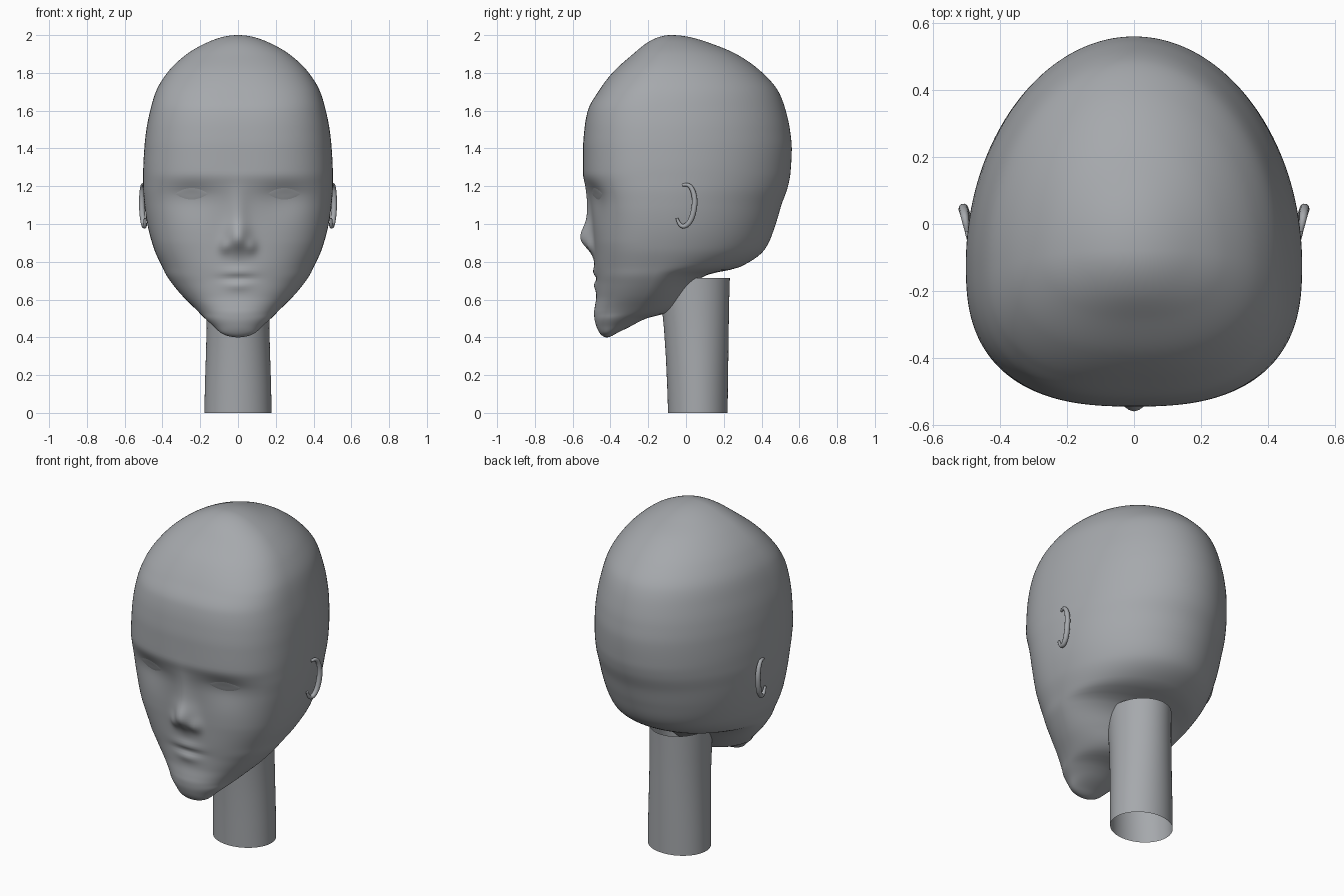
import bpy, bmesh, math
from math import sin, cos, pi, exp

if "Cube" in bpy.data.objects:
    bpy.data.objects.remove(bpy.data.objects["Cube"])

# One plain grey for the whole bust
grey = bpy.data.materials.new("plain_grey")
grey.use_nodes = True
colour = (0.38, 0.395, 0.415, 1)
grey.diffuse_color = colour
grey.node_tree.nodes["Principled BSDF"].inputs["Base Color"].default_value = colour

# Head sections: height, front, back, half width, depth of widest point
SECTIONS = [
    (.40, -.42, -.42, 0, -.42),
    (.42, -.455, -.37, .085, -.41),
    (.46, -.475, -.29, .13, -.38),
    (.50, -.485, -.21, .175, -.34),
    (.53, -.487, -.10, .205, -.29),
    (.56, -.483, -.055, .235, -.26),
    (.62, -.475, -.01, .295, -.22),
    (.68, -.475, .035, .345, -.19),
    (.73, -.478, .11, .38, -.17),
    (.77, -.482, .28, .40, -.15),
    (.87, -.487, .42, .445, -.13),
    (1, -.495, .475, .48, -.12),
    (1.1, -.508, .505, .495, -.12),
    (1.2, -.53, .54, .502, -.12),
    (1.27, -.545, .553, .502, -.12),
    (1.4, -.545, .56, .496, -.12),
    (1.5, -.538, .55, .485, -.12),
    (1.6, -.52, .528, .465, -.12),
    (1.7, -.465, .49, .435, -.11),
    (1.8, -.39, .405, .375, -.1),
    (1.9, -.28, .265, .27, -.09),
    (1.96, -.205, .12, .165, -.08),
    (2, -.08, -.08, 0, -.08),
]
LOW, HIGH = SECTIONS[0][0], SECTIONS[-1][0]
MID, HALF = (LOW + HIGH) / 2, (HIGH - LOW) / 2


def angle(z):
    return math.acos(max(-1, min(1, (MID - z) / HALF)))


KEYS = [angle(s[0]) for s in SECTIONS]


def section(z):
    """Smooth (monotone cubic) interpolation of the section table."""
    t = angle(z)
    i = 0
    while i < len(KEYS) - 2 and t > KEYS[i + 1]:
        i += 1
    h = KEYS[i + 1] - KEYS[i]
    u = (t - KEYS[i]) / h

    def slope(k, c):
        ends = []
        for a in (k - 1, k):
            if 0 <= a < len(KEYS) - 1:
                ends.append((SECTIONS[a + 1][c] - SECTIONS[a][c]) / (KEYS[a + 1] - KEYS[a]))
        if len(ends) == 1:
            return ends[0]
        p, q = ends
        return 2 * p * q / (p + q) if p * q > 0 else 0

    out = []
    for c in range(1, 5):
        p, q = SECTIONS[i][c], SECTIONS[i + 1][c]
        m, n = slope(i, c) * h, slope(i + 1, c) * h
        out.append(p + u * (m + u * (3 * (q - p) - 2 * m - n + u * (2 * (p - q) + m + n))))
    return out


def bump(x, z, cx, cz, sx, up, down):
    s = up if z > cz else down
    return exp(-((x - cx) / sx) ** 2 / 2 - ((z - cz) / s) ** 2 / 2)


def relief(x, z):
    """Forward push of the facial features."""
    x = abs(x)
    d = .068 * bump(x, z, 0, .925, .042, .06, .05)       # nose tip
    d += .018 * bump(x, z, 0, 1.06, .035, .08, .06)      # nose bridge
    d += .02 * bump(x, z, .07, .88, .022, .03, .025)     # nostril wing
    d += .012 * bump(x, z, 0, .745, .06, .02, .018)      # upper lip
    d += .012 * bump(x, z, 0, .675, .05, .018, .02)      # lower lip
    d -= .006 * bump(x, z, 0, .712, .07, .01, .01)       # mouth line
    d -= .028 * bump(x, z, .25, 1.15, .1, .045, .08)     # eye socket
    return d


def face_y(x, z):
    """Depth of the front surface at a given width and height."""
    front, back, width, mid = section(z)
    power = 2 + .6 * min(1, (z - LOW) / .5, (HIGH - z) / .3)
    r = min(1, abs(x) / width) if width > 1e-6 else 1
    fade = min(1, (1 - r) * 6)
    return mid - (mid - front) * (1 - r ** power) ** (1 / power) - fade * relief(x, z)


def finish(name, bm):
    bmesh.ops.recalc_face_normals(bm, faces=bm.faces)
    mesh = bpy.data.meshes.new(name)
    bm.to_mesh(mesh)
    bm.free()
    mesh.materials.append(grey)
    for p in mesh.polygons:
        p.use_smooth = True
    ob = bpy.data.objects.new(name, mesh)
    bpy.context.collection.objects.link(ob)
    return ob


def skin(name, rows, closed):
    """Skin a grid of points; closed rows wrap round."""
    bm = bmesh.new()
    grid = [[bm.verts.new(p) for p in row] for row in rows]
    n = len(rows[0])
    for a, b in zip(grid, grid[1:]):
        for j in range(n if closed else n - 1):
            k = (j + 1) % n
            bm.faces.new((a[j], a[k], b[k], b[j]))
    bmesh.ops.remove_doubles(bm, verts=bm.verts, dist=1e-5)
    return finish(name, bm)


# Head: boxy front half with relief, elliptical back half
ROWS, SEGS = 150, 200
head_rows = []
for i in range(ROWS + 1):
    z = MID - HALF * cos(pi * i / ROWS)
    front, back, width, mid = section(z)
    row = []
    for j in range(SEGS):
        a = 2 * pi * j / SEGS
        x = width * sin(a)
        y = face_y(x, z) if cos(a) > 1e-6 else mid - (back - mid) * cos(a)
        row.append((x, y, z))
    head_rows.append(row)
skin("head", head_rows, True)

# Neck: open tube, slightly flared towards the throat
neck_rows = []
for z, front, back, width in ((0, -.095, .22, .178), (.15, -.1, .222, .175),
                              (.3, -.107, .224, .17), (.45, -.117, .226, .166),
                              (.58, -.13, .228, .165), (.715, -.145, .232, .165)):
    mid, depth = (front + back) / 2, (back - front) / 2
    neck_rows.append([(width * sin(2 * pi * j / 64), mid - depth * cos(2 * pi * j / 64), z)
                      for j in range(64)])
skin("neck", neck_rows, True)

# Eyes and ears, mirrored left and right
EAR = [(-.02, 1.205), (.008, 1.213), (.035, 1.185), (.048, 1.13), (.042, 1.07),
       (.025, 1.015), (-.005, .985), (-.035, .993), (-.048, 1.03)]
for side, label in ((1, "left"), (-1, "right")):
    # Almond lid lying almost flush in the socket
    lid = []
    for i in range(21):
        u = i / 20
        x = .16 + .17 * u
        tall = .03 * sin(pi * u) ** .8 + .0005
        lid.append([(side * x,
                     face_y(x, 1.16 + tall * v / 4) - .002 - .004 * (1 - (v / 4) ** 2) * sin(pi * u),
                     1.16 + tall * v / 4) for v in range(-4, 5)])
    skin(label + "_eye", lid, False)

    # Ear rim: crescent tube leaning outwards to the rear
    curve = bpy.data.curves.new(label + "_ear", "CURVE")
    curve.dimensions = "3D"
    curve.bevel_depth = .014
    curve.bevel_resolution = 3
    curve.use_fill_caps = True
    spline = curve.splines.new("NURBS")
    spline.points.add(len(EAR) - 1)
    spline.use_endpoint_u = True
    spline.order_u = 3
    for k, (point, (y, z)) in enumerate(zip(spline.points, EAR)):
        point.co = (side * (.502 + .16 * y - .05 * max(0, 1.08 - z)), y, z, 1)
        point.radius = .5 + .6 * sin(pi * k / (len(EAR) - 1))
    curve.materials.append(grey)
    ear = bpy.data.objects.new(label + "_ear", curve)
    bpy.context.collection.objects.link(ear)
